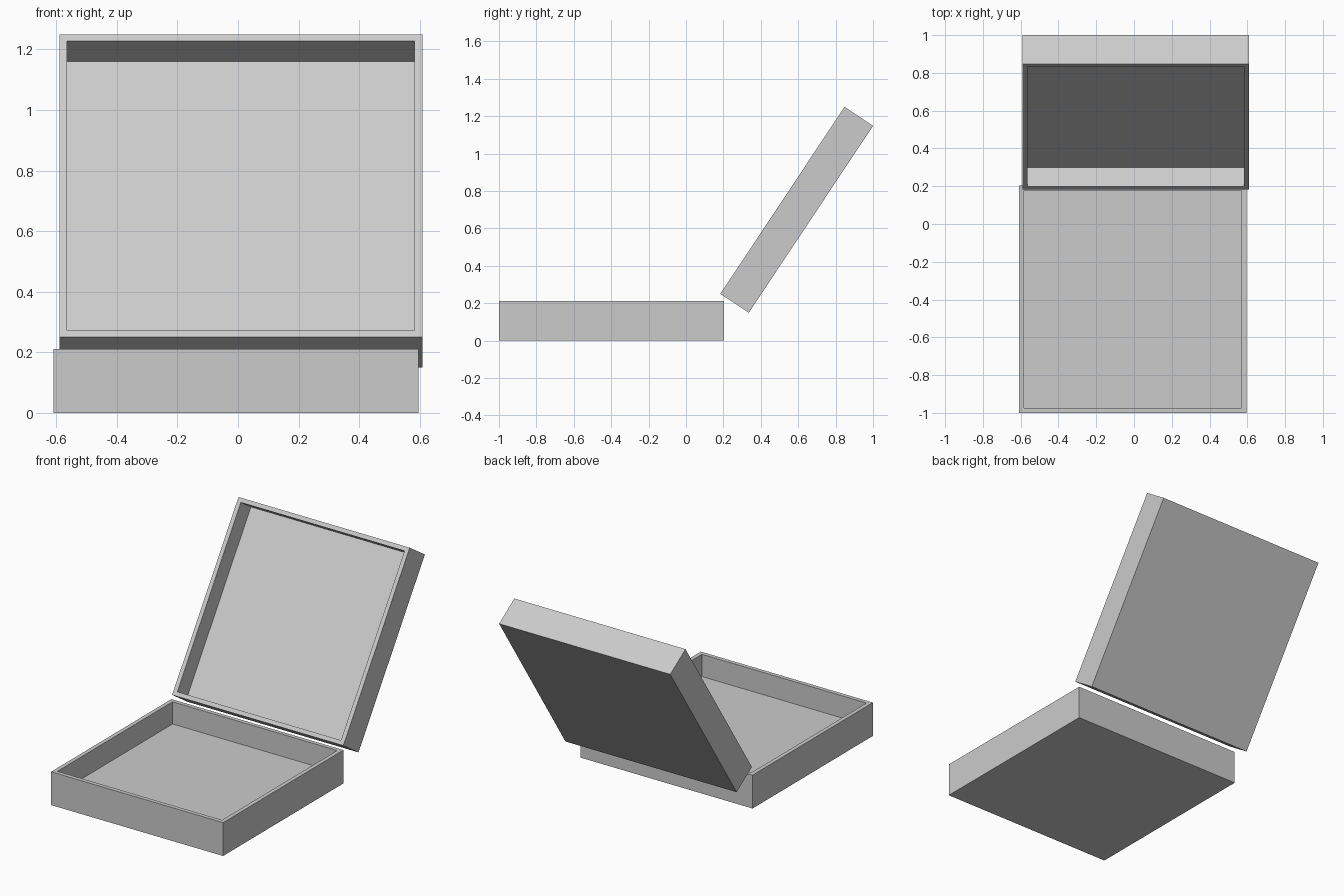
import bpy, bmesh, math
from mathutils import Matrix

if "Cube" in bpy.data.objects:
    bpy.data.objects.remove(bpy.data.objects["Cube"])

WALL = 0.026


def tray(name, width, length, height, location, tilt=0.0):
    """Open box: hollowed from its top face, pivoting on its front bottom edge."""
    bm = bmesh.new()
    bmesh.ops.create_cube(bm, size=1.0)
    bmesh.ops.transform(
        bm, verts=bm.verts,
        matrix=Matrix.Diagonal((width, length, height, 1.0)) @ Matrix.Translation((0, 0.5, 0.5)))
    # rim and cavity; the floor is a third of the height
    bm.normal_update()
    top = max(bm.faces, key=lambda f: f.calc_center_median().z)
    bmesh.ops.inset_region(bm, faces=[top], thickness=WALL, use_even_offset=True)
    cavity = bmesh.ops.extrude_discrete_faces(bm, faces=[top])["faces"][0]
    bmesh.ops.translate(bm, verts=cavity.verts, vec=(0, 0, -height * 2 / 3))
    bmesh.ops.recalc_face_normals(bm, faces=bm.faces)
    mesh = bpy.data.meshes.new(name)
    bm.to_mesh(mesh)
    bm.free()
    obj = bpy.data.objects.new(name, mesh)
    obj.location = location
    obj.rotation_euler = (tilt, 0, 0)
    bpy.context.collection.objects.link(obj)
    return obj


# box bottom lying flat
tray("box_base", 1.205, 1.204, 0.211, (-0.0065, -1.0, 0.0))

# opened lid leaning back behind it
tray("box_lid", 1.199, 1.2, 0.183, (0.0095, 0.336, 0.149), math.radians(56.4))
